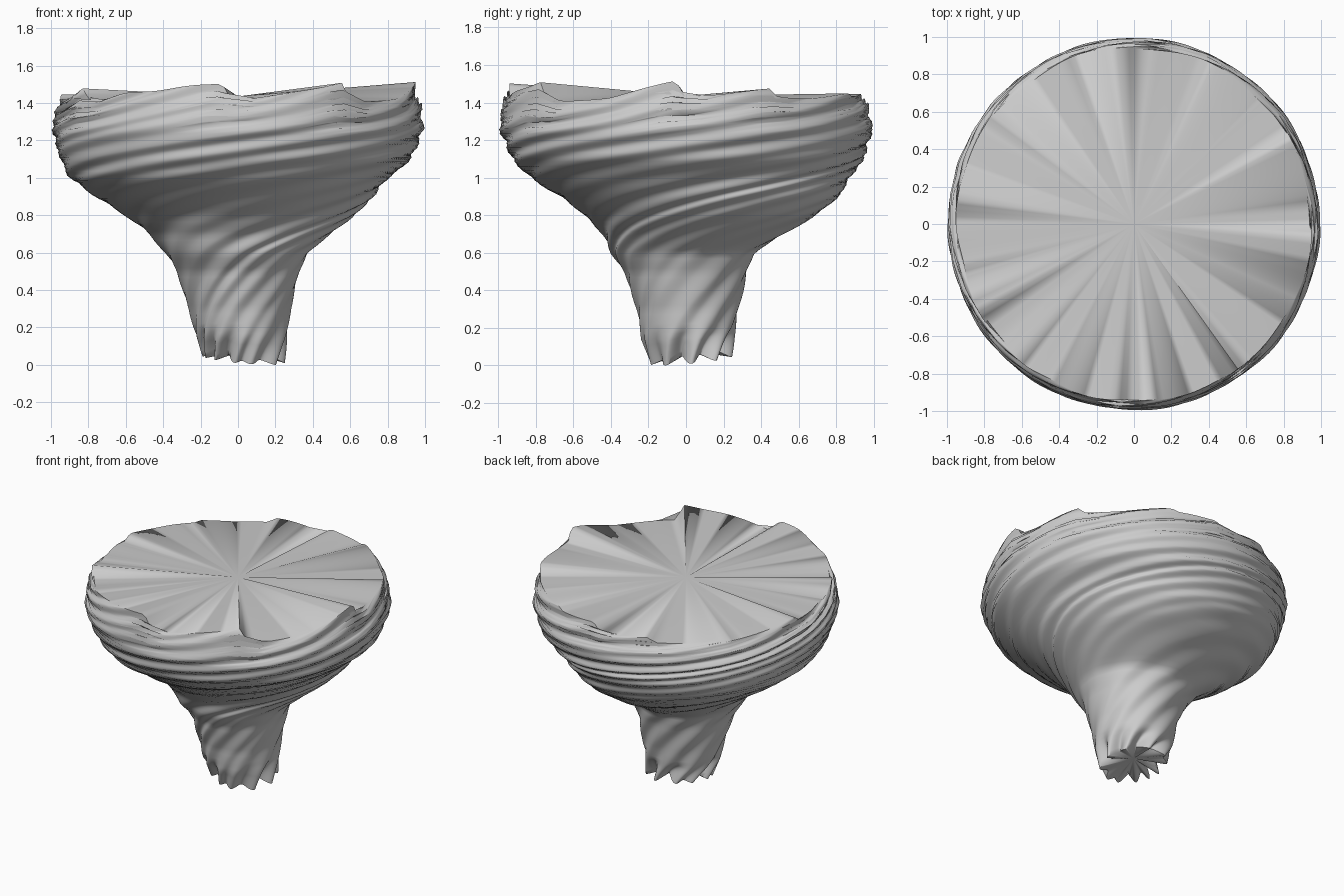
import bpy, bmesh, math, random

if "Cube" in bpy.data.objects:
    bpy.data.objects.remove(bpy.data.objects["Cube"])

random.seed(5)
COLS, ROWS = 180, 56

grey = bpy.data.materials.new("storm grey")
grey.diffuse_color = (0.6, 0.6, 0.6, 1)
grey.use_nodes = True
grey.node_tree.nodes["Principled BSDF"].inputs["Base Color"].default_value = grey.diffuse_color

# height, outer radius, twist angle, centre x, centre y
PROFILE = [(0.05, 0.22, 0.0, 0.03, 0.03), (0.15, 0.25, 0.25, 0.02, 0.01),
           (0.30, 0.275, 0.65, 0.01, 0.01), (0.50, 0.33, 1.25, 0.0, 0.0),
           (0.60, 0.385, 1.6, -0.01, -0.02), (0.70, 0.49, 2.0, 0.01, 0.04),
           (0.80, 0.62, 2.5, 0.01, 0.08), (0.90, 0.75, 3.05, -0.02, 0.07),
           (1.00, 0.86, 3.7, -0.05, 0.02), (1.10, 0.945, 4.4, -0.01, 0.01),
           (1.25, 1.0, 5.5, 0.0, 0.0), (1.36, 0.985, 6.3, 0.0, 0.0),
           (1.43, 0.955, 6.8, 0.0, 0.0)]

# rim height by angle in degrees: slow climbs followed by sharp drops
RIM = [(-180, 1.42), (-165, 1.44), (-163, 1.42), (-150, 1.48), (-147, 1.42),
       (-120, 1.47), (-95, 1.51), (-92, 1.42), (-75, 1.45), (-54, 1.51),
       (-51, 1.40), (-25, 1.43), (-3, 1.52), (-1, 1.44), (15, 1.46), (28, 1.475),
       (31, 1.42), (65, 1.45), (68, 1.43), (85, 1.46), (88, 1.41), (110, 1.43),
       (113, 1.40), (140, 1.42), (143, 1.40), (173, 1.45), (175, 1.41), (180, 1.42)]


def interp(table, x):
    """Linear lookup of the remaining columns by the first one."""
    if x <= table[0][0]:
        return table[0][1:]
    for a, b in zip(table, table[1:]):
        if x <= b[0]:
            f = (x - a[0]) / (b[0] - a[0])
            return [p + (q - p) * f for p, q in zip(a[1:], b[1:])]
    return table[-1][1:]


# uneven flutes around the funnel, deeper ones mixed with shallow ones
edges, angle = [], 0.0
while angle < 2 * math.pi - 0.4:
    edges.append((angle, random.uniform(0.25, 1.0)))
    angle += random.uniform(0.3, 0.75)
edges.append((2 * math.pi, edges[0][1]))


def flute(u):
    """Smooth ripple: 0 on a ridge, up to 1 in the groove behind it."""
    u %= 2 * math.pi
    for (a, d), (b, _) in zip(edges, edges[1:]):
        if u <= b:
            f = (u - a) / (b - a)
            g = f / 0.45 if f < 0.45 else (1 - f) / 0.55
            return d * g * g * (3 - 2 * g)
    return 0.0


# funnel wall: columns follow the twist so that flutes become spirals
bm = bmesh.new()
rings = []
for j in range(ROWS + 1):
    z0 = 0.05 + (1.43 - 0.05) * j / ROWS
    radius, twist, cx, cy = interp(PROFILE, z0)
    low = max(0, 1 - (z0 - 0.05) / 0.15)
    high = max(0, (z0 - 1.2) / 0.23) ** 1.5
    # grooves are deep at the foot and fade towards the rim
    depth = 0.32 * low + max(0.022, 0.085 - 0.06 * z0)
    ring = []
    for i in range(COLS):
        u = 2 * math.pi * i / COLS
        th = u + twist
        g = flute(u)
        r = radius * (1 - g * depth)
        deg = (math.degrees(th) + 180) % 360 - 180
        rim = interp(RIM, deg)[0] - 0.015 * g - 1.43
        z = z0 + rim * high + low * (0.05 * g - 0.015 - 0.025 * math.cos(u + 0.87))
        ring.append(bm.verts.new((cx + r * math.cos(th), cy + r * math.sin(th), z)))
    rings.append(ring)
for a, b in zip(rings, rings[1:]):
    for i in range(COLS):
        k = (i + 1) % COLS
        bm.faces.new((a[i], a[k], b[k], b[i]))

# pleated top and star-shaped foot, each a fan to its centre
top = bm.verts.new((0, 0, 1.435))
foot = bm.verts.new((0.03, 0.03, 0.08))
for i in range(COLS):
    k = (i + 1) % COLS
    bm.faces.new((rings[-1][i], rings[-1][k], top))
    bm.faces.new((rings[0][k], rings[0][i], foot))

# rest on the ground
lowest = min(v.co.z for v in bm.verts)
for v in bm.verts:
    if v.co.z < 0.1:
        v.co.z -= lowest * (1 - v.co.z / 0.1) / (1 - lowest / 0.1)

mesh = bpy.data.meshes.new("whirlwind_funnel")
bm.to_mesh(mesh)
bm.free()
mesh.materials.append(grey)
funnel = bpy.data.objects.new("whirlwind_funnel", mesh)
bpy.context.collection.objects.link(funnel)
bpy.context.view_layer.objects.active = funnel
funnel.select_set(True)
bpy.ops.object.shade_smooth_by_angle(angle=math.radians(65))
